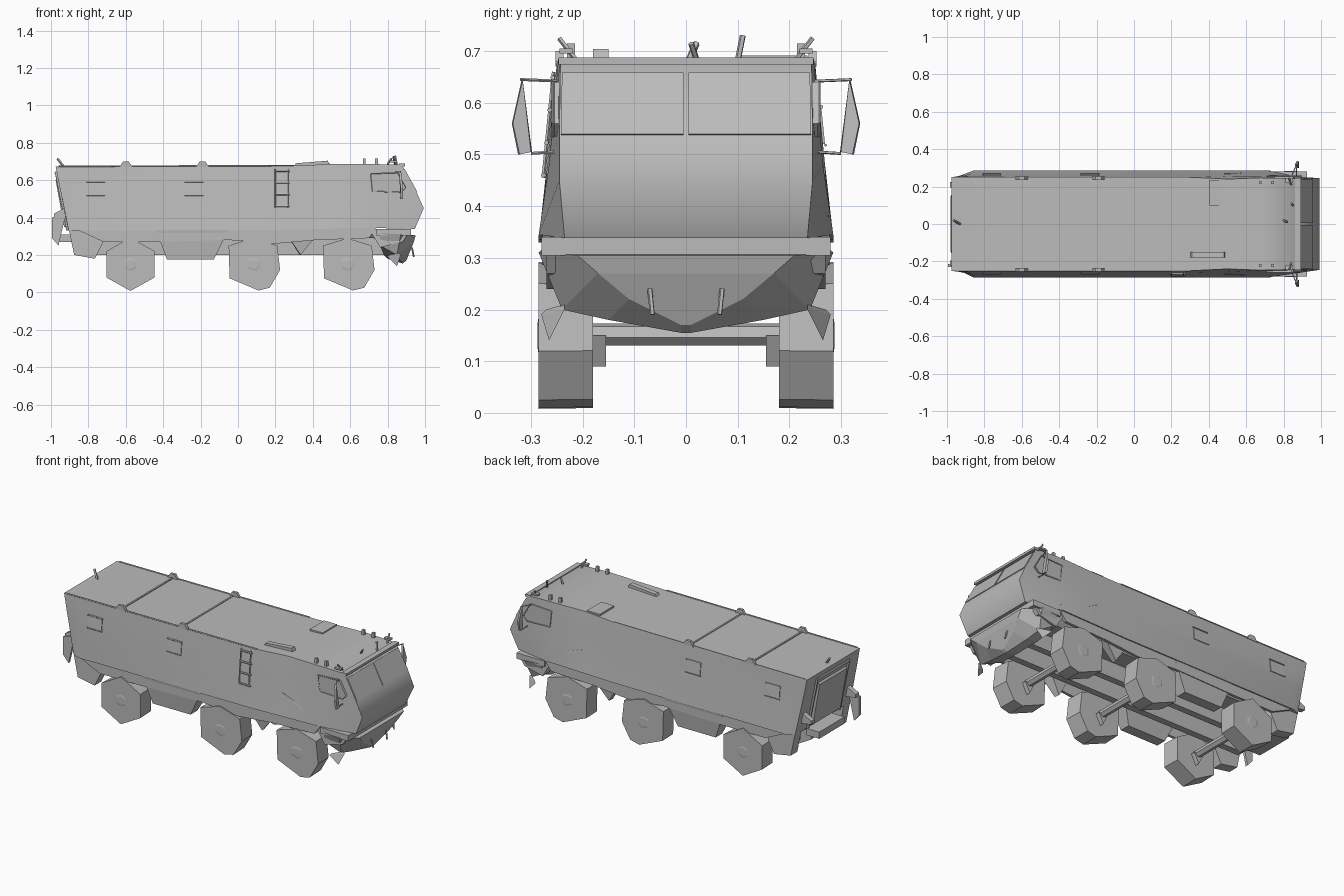
import bpy
import bmesh
import math
from mathutils import Vector

if "Cube" in bpy.data.objects:
    bpy.data.objects.remove(bpy.data.objects["Cube"])

grey = bpy.data.materials.new("primer grey")
grey.use_nodes = True
GREY = (0.5, 0.5, 0.5, 1)
grey.diffuse_color = GREY
grey.node_tree.nodes["Principled BSDF"].inputs["Base Color"].default_value = GREY


def make(name, verts, faces):
    """Mesh object with outward normals."""
    mesh = bpy.data.meshes.new(name)
    mesh.from_pydata([Vector(v) for v in verts], [], faces)
    mesh.materials.append(grey)
    bm = bmesh.new()
    bm.from_mesh(mesh)
    bmesh.ops.recalc_face_normals(bm, faces=bm.faces)
    bm.to_mesh(mesh)
    bm.free()
    bpy.context.collection.objects.link(bpy.data.objects.new(name, mesh))
    return mesh


def bridge(name, a, b):
    """Solid between two matching outlines."""
    n = len(a)
    sides = [(i, (i + 1) % n, n + (i + 1) % n, n + i) for i in range(n)]
    make(name, a + b, sides + [tuple(range(n)), tuple(range(n, 2 * n))])


def prism(name, outline, y0, y1):
    """Side outline (x, z) extruded across the width."""
    bridge(name, [(x, y0, z) for x, z in outline], [(x, y1, z) for x, z in outline])


def box(name, x, y, z):
    prism(name, [(x[0], z[0]), (x[1], z[0]), (x[1], z[1]), (x[0], z[1])], *y)


def rod(name, p, q, r=0.004, sides=5):
    p, q = Vector(p), Vector(q)
    d = (q - p).normalized()
    u = d.orthogonal().normalized()
    w = d.cross(u)
    ring = [r * (u * math.cos(2 * math.pi * i / sides) + w * math.sin(2 * math.pi * i / sides))
            for i in range(sides)]
    bridge(name, [p + o for o in ring], [q + o for o in ring])


def hull(name, halves):
    """Symmetric loft through half sections listed from roof to sill."""
    k = len(halves[0])
    verts, faces = [], []
    for half in halves:
        verts += half + [(x, -y, z) for x, y, z in reversed(half)]
    for s in range(len(halves) - 1):
        for i in range(2 * k):
            j = (i + 1) % (2 * k)
            faces.append((s * 2 * k + i, s * 2 * k + j, (s + 1) * 2 * k + j, (s + 1) * 2 * k + i))
    for base in (0, (len(halves) - 1) * 2 * k):
        for i in range(k - 1):
            faces.append((base + i, base + i + 1, base + 2 * k - 2 - i, base + 2 * k - 1 - i))
    return make(name, verts, faces)


# armoured body with sloped nose and raked tail, softly shaded across shallow folds
body = hull("body", [
    [(-.975, .25, .673), (-.957, .253, .58), (-.94, .255, .5), (-.905, .262, .33)],
    [(-.87, .25, .673), (-.87, .259, .58), (-.865, .268, .49), (-.86, .285, .33)],
    [(.3, .25, .677), (.3, .259, .58), (.3, .268, .49), (.3, .285, .335)],
    [(.5, .24, .686), (.5, .256, .58), (.5, .266, .48), (.5, .285, .34)],
    [(.68, .247, .687), (.69, .256, .58), (.7, .265, .48), (.72, .285, .345)],
    [(.875, .243, .682), (.955, .245, .535), (.993, .245, .45), (.945, .235, .338)]])
body.shade_smooth()
body.set_sharp_from_angle(angle=math.radians(60))

# shallow underbody and chassis
hull("underbody", [
    [(-.9, .25, .335), (-.87, .21, .3)],
    [(.72, .25, .34), (.72, .21, .29)],
    [(.92, .22, .34), (.9, .17, .26)]])
for s in (-1, 1):
    box("chassis_rail", (-.8, .8), (s * .06, s * .1), (.2, .3))

# faceted front bumper with a pointed lower edge
hull("front_bumper", [
    [(.76, .28, .315), (.76, .26, .25), (.78, .15, .2), (.8, .01, .18)],
    [(.87, .285, .31), (.85, .24, .2), (.86, .15, .18), (.88, .01, .155)],
    [(.95, .21, .305), (.94, .17, .27), (.92, .11, .22), (.9, .01, .17)]])
box("bumper_deck", (.74, .925), (-.28, .28), (.305, .34))

# windscreen panes, laid on the sloped nose
for s in (-1, 1):
    pane = [(.888, s * .005, .657), (.888, s * .24, .657), (.953, s * .242, .538), (.953, s * .005, .538)]
    bridge("windscreen_pane", pane, [(x + .004, y, z + .002) for x, y, z in pane])
box("windscreen_visor", (.86, .892), (-.247, .247), (.674, .688))

# faceted wheels: a regular rear pair, lopsided middle and front pairs
HEXAGON = [(.148 * math.sin(i * math.pi / 3), .15 + .142 * math.cos(i * math.pi / 3)) for i in range(6)]
LOPSIDED = [(-.13, .25), (0, .29), (.13, .25), (.145, .12), (.09, .025), (.03, .01), (-.125, .075)]
for x, outline in ((-.575, HEXAGON), (.08, LOPSIDED), (.585, LOPSIDED)):
    rod("axle", (x, -.2, .152), (x, .2, .152), .022, 6)
    for s in (-1, 1):
        outer = [(x + px, s * .285, pz) for px, pz in outline]
        inner = [(x + px * .97, s * .18, .15 + (pz - .15) * .99) for px, pz in outline]
        bridge("tyre", inner, outer)
        hub = [(x + px * .3, s * .284, .15 + (pz - .15) * .3) for px, pz in outline]
        bridge("wheel_hub", hub, [(x + (px - x) * .6, s * .287, .15 + (pz - .15) * .6) for px, _, pz in hub])
        prism("spring_pad", [(x - .03, .15), (x + .03, .15), (x, .09)], s * .155, s * .18)

for s in (-1, 1):
    # mudguards, lockers and flaps below the sill
    prism("rear_mudguard", [(-.905, .34), (-.876, .2), (-.765, .18), (-.725, .26), (-.72, .34)],
          s * .2, s * .262)
    bridge("side_locker",
           [(-.44, s * .28, .335), (-.05, s * .28, .335), (-.13, s * .262, .176), (-.38, s * .262, .176)],
           [(-.44, s * .14, .335), (-.05, s * .14, .335), (-.13, s * .2, .176), (-.38, s * .2, .176)])
    bridge("mid_mudflap", [(.24, s * .27, .34), (.335, s * .25, .2), (.45, s * .27, .34)],
           [(.26, s * .19, .34), (.33, s * .22, .2), (.43, s * .19, .34)])
    prism("sill", [(-.86, .335), (.74, .345), (.7, .29), (.42, .28), (.2, .26), (-.05, .28), (-.45, .27), (-.72, .27)],
          s * .262, s * .278)
    prism("front_mudguard", [(.7, .34), (.92, .33), (.88, .27), (.76, .24)], s * .2, s * .27)
    bridge("step_flap", [(.8, s * .28, .19), (.85, s * .265, .14), (.87, s * .235, .2)],
           [(.81, s * .27, .2), (.85, s * .26, .15), (.86, s * .235, .21)])

    # side hatches with frame edges
    for x in (-.76, -.235):
        tilt = [(x - .045, s * .262, .59), (x + .045, s * .262, .59), (x + .045, s * .269, .52), (x - .045, s * .269, .52)]
        bridge("side_hatch", tilt, [(px, y - s * .02, z) for px, y, z in tilt])
        rod("hatch_hinge", (x - .05, s * .262, .592), (x + .05, s * .262, .592), .004)
        rod("hatch_lower_rim", (x - .05, s * .27, .518), (x + .05, s * .27, .518), .003)

    # cab door window and its frame
    frame = [(.71, .635), (.85, .64), (.895, .56), (.87, .535), (.72, .54)]
    prism("door_window", frame, s * .24, s * .257)
    for i, (px, pz) in enumerate(frame):
        qx, qz = frame[(i + 1) % len(frame)]
        rod("door_window_frame", (px, s * .257, pz), (qx, s * .257, qz), .003)
    bridge("cab_side_rib",
           [(.48, s * .269, .475), (.74, s * .276, .38), (.68, s * .28, .37)],
           [(.48, s * .25, .475), (.74, s * .25, .38), (.68, s * .25, .37)])

    # mirrors on bent arms
    rod("mirror_arm_upper", (.84, s * .25, .642), (.87, s * .32, .645), .003)
    rod("mirror_arm_lower", (.87, s * .255, .505), (.87, s * .3, .502), .003)
    bridge("mirror", [(.86, s * .318, .645), (.87, s * .337, .56), (.87, s * .325, .5), (.87, s * .298, .505)],
           [(.872, s * .316, .645), (.882, s * .335, .56), (.882, s * .322, .5), (.882, s * .3, .505)])

    # roof edge trims, strap brackets and roof lamps
    rod("roof_edge", (-.96, s * .249, .674), (.3, s * .249, .678), .004)
    for x in (-.6, -.19):
        prism("roof_bracket", [(x - .035, .67), (x - .015, .7), (x + .015, .7), (x + .035, .67)],
              s * .237, s * .253)
    for x in (.675, .74):
        box("roof_lamp", (x - .008, x + .008), (s * .215, s * .23), (.68, .715))
    rod("front_lamp_post", (.84, s * .21, .68), (.83, s * .245, .725), .005)
    box("front_lamp", (.81, .85), (s * .22, s * .245), (.695, .705))
    rod("tow_hook", (.94, s * .065, .19), (.93, s * .07, .24), .005)

# roof straps and roof hatches
for x in (-.6, -.2):
    box("roof_strap", (x - .005, x + .005), (-.25, .25), (.67, .679))
box("roof_hatch", (.405, .49), (.1, .235), (.675, .692))
prism("roof_plate", [(.3, .675), (.31, .69), (.48, .704), (.49, .68)], -.18, -.15)
rod("antenna", (.85, .1, .68), (.84, .11, .73), .006)
rod("antenna_base", (.8, .02, .685), (.82, .01, .715), .006)

# boarding ladder on the right side
for x in (.2, .265):
    rod("ladder_rail", (x, -.256, .66), (x, -.276, .455))
for i in range(4):
    rise = .063 * i
    rod("ladder_rung", (.2, -.276 + .095 * rise, .46 + rise), (.275, -.276 + .095 * rise, .46 + rise), .005)

# raked rear door with frame, step, side brackets and mast
prism("rear_door", [(-.966, .61), (-.975, .6), (-.93, .35), (-.905, .34)], -.13, .13)
for y in (-.15, .15):
    rod("door_post", (-.972, y, .64), (-.91, y, .33), .008)
    prism("rear_bracket", [(-.93, .45), (-.985, .42), (-.985, .4), (-.92, .39)], y * 1.3, y * 1.5)
rod("door_lintel", (-.974, -.15, .64), (-.974, .15, .64), .008)
box("rear_step", (-.965, -.88), (-.12, .12), (.27, .31))
prism("rear_hanger", [(-.92, .42), (-.995, .4), (-.995, .29), (-.96, .25)], -.23, -.215)
rod("rear_mast", (-.93, 0, .67), (-.965, .02, .715), .007)
